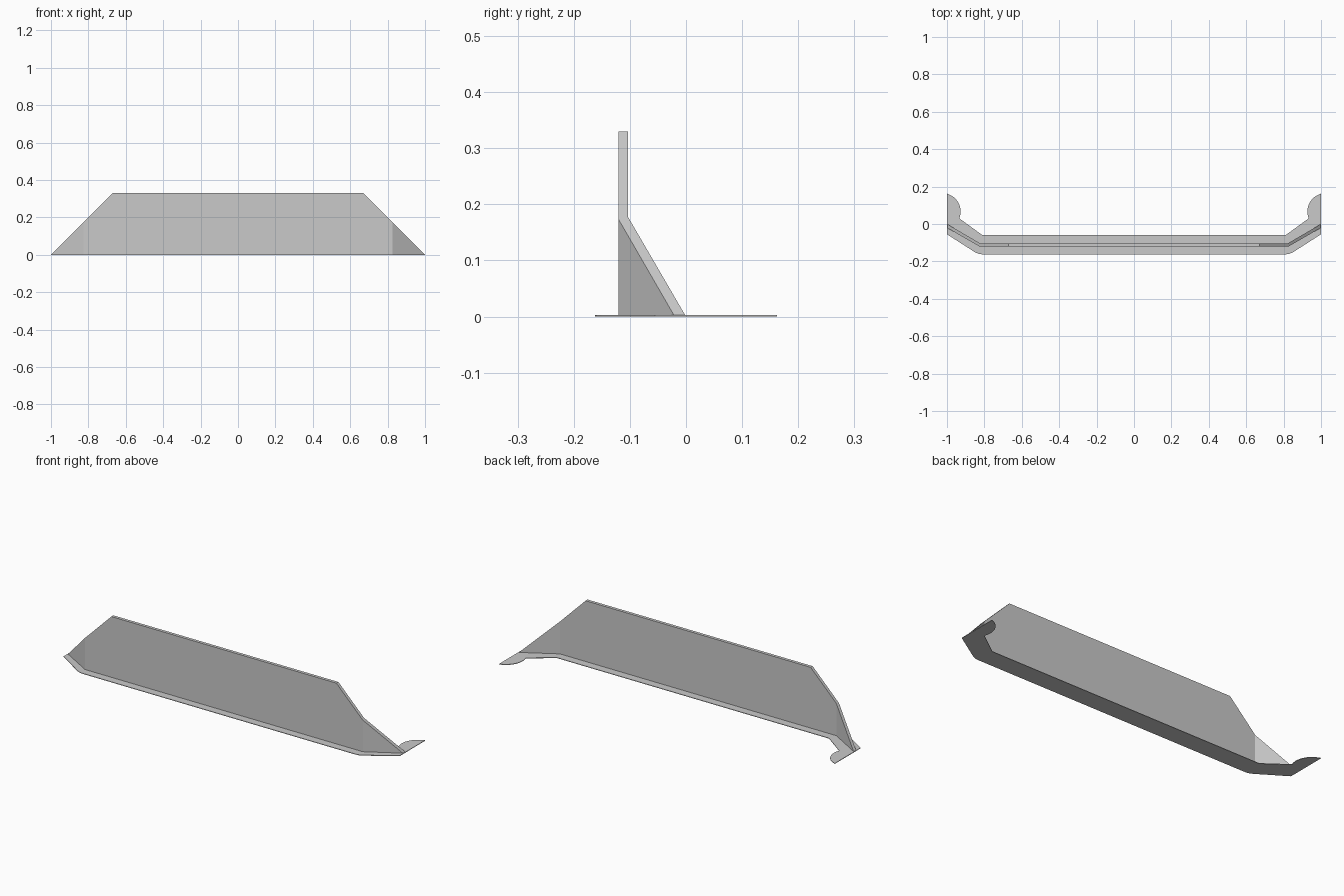
import bpy
import bmesh
from math import sin, cos, radians
from mathutils import Vector

if "Cube" in bpy.data.objects:
    bpy.data.objects.remove(bpy.data.objects["Cube"], do_unlink=True)

PLATE_T = 0.003
WALL_H = 0.33

grey = bpy.data.materials.new("plain grey")
grey.use_nodes = True
colour = (0.588, 0.588, 0.588, 1)
grey.diffuse_color = colour
grey.node_tree.nodes["Principled BSDF"].inputs["Base Color"].default_value = colour


def mirrored(half):
    """Close a right-half outline with its mirror image."""
    return half + [(-x, y) for x, y in reversed(half)]


def extrude_outline(outline, z0, z1):
    """Prism over an outline, with triangulated caps so concave shapes hold."""
    bm = bmesh.new()
    low = [bm.verts.new((x, y, z0)) for x, y in outline]
    high = [bm.verts.new((x, y, z1)) for x, y in outline]
    caps = [bm.faces.new(low[::-1]), bm.faces.new(high)]
    for i in range(len(low)):
        j = (i + 1) % len(low)
        bm.faces.new((low[i], low[j], high[j], high[i]))
    bm.normal_update()
    bmesh.ops.triangulate(bm, faces=caps, ngon_method='EAR_CLIP')
    return bm


def finish(bm, name):
    bmesh.ops.recalc_face_normals(bm, faces=bm.faces[:])
    mesh = bpy.data.meshes.new(name)
    bm.to_mesh(mesh)
    bm.free()
    mesh.materials.append(grey)
    obj = bpy.data.objects.new(name, mesh)
    bpy.context.collection.objects.link(obj)


# Thin mounting plate: bent strip with a rounded hook at each end
hook = [(1.025 + 0.098 * cos(radians(a)), 0.067 + 0.098 * sin(radians(a)))
        for a in range(112, 203, 9)]
front_edge = [(0.81, -0.1625), (0.83, -0.16), (0.85, -0.151), (1, -0.055)]
back_edge = [(1, 0.1625)] + hook + [(0.81, -0.06)]
finish(extrude_outline(mirrored(front_edge + back_edge), 0, PLATE_T), "base_plate")

# Upright panel with angled wings, its ends trimmed by sloping planes
panel_half = [(0.827, -0.12), (1, -0.02), (1, 0), (0.823, -0.103)]
bm = extrude_outline(mirrored(panel_half), PLATE_T, WALL_H)
for side in (1, -1):
    cut = bmesh.ops.bisect_plane(
        bm, geom=bm.verts[:] + bm.edges[:] + bm.faces[:],
        plane_co=Vector((side * 0.997, 0, PLATE_T)),
        plane_no=Vector((side, 0, 1)), clear_outer=True)
    rim = [g for g in cut["geom_cut"] if isinstance(g, bmesh.types.BMEdge)]
    filled = bmesh.ops.holes_fill(bm, edges=rim, sides=0)["faces"]
    bm.normal_update()
    bmesh.ops.triangulate(bm, faces=filled, ngon_method='EAR_CLIP')
finish(bm, "upright_panel")
